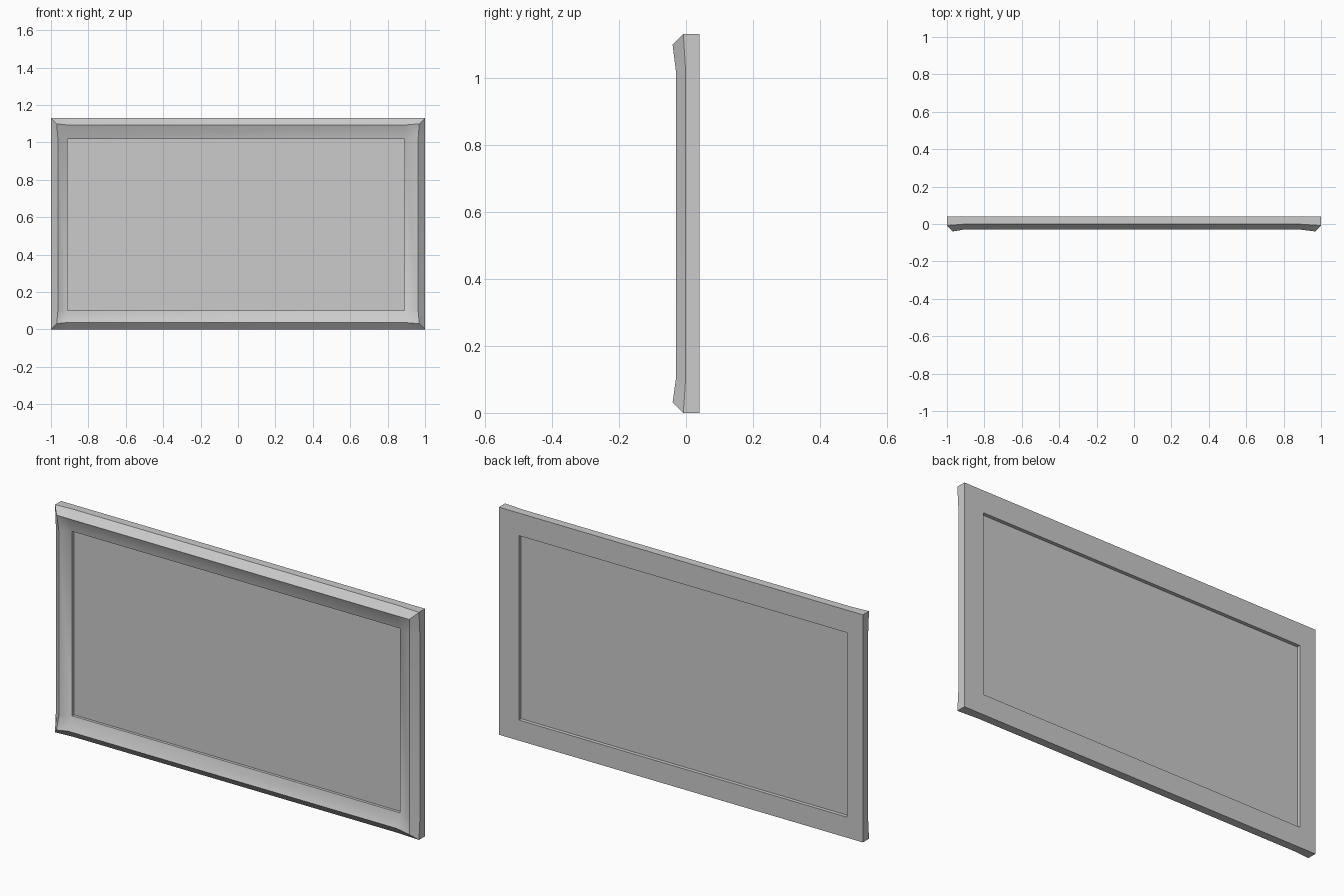
import bpy, bmesh

if "Cube" in bpy.data.objects:
    bpy.data.objects.remove(bpy.data.objects["Cube"])

W, H = 1.0, 1.13            # half width, full height
IX = (-0.912, 0.89)         # opening left / right
IZ = (0.102, 1.018)         # opening bottom / top
BACK = 0.04


def ring(bm, inset_c, y_c, inset_m, y_m):
    """Outer loop: each corner has a flared point between two side stations."""
    pts = []
    for k, (a, b) in enumerate([(0, 0), (1, 0), (1, 1), (0, 1)]):
        edge_x = lambda d: (W - d) if a else (-W + d)
        edge_z = lambda d: (H - d) if b else d
        vert = (edge_x(inset_m), y_m, IZ[b])
        horiz = (IX[a], y_m, edge_z(inset_m))
        corner = (edge_x(inset_c), y_c, edge_z(inset_c))
        pts += [horiz, corner, vert] if k % 2 else [vert, corner, horiz]
    return [bm.verts.new(p) for p in pts]


def opening(bm, y):
    """Opening loop: one vertex per corner, shared by its three stations."""
    out = []
    for a, b in [(0, 0), (1, 0), (1, 1), (0, 1)]:
        out += [bm.verts.new((IX[a], y, IZ[b]))] * 3
    return out


# Frame moulding with flared corners
bm = bmesh.new()
rings = [
    ring(bm, 0, BACK, 0, BACK),             # outer back edge
    ring(bm, 0, -0.008, 0, -0.001),         # outer front edge
    ring(bm, 0.031, -0.04, 0.037, -0.03),   # raised ridge
    opening(bm, 0.0),                       # inner front edge
    opening(bm, BACK),                      # inner back edge
]
for i in range(len(rings)):
    r, s = rings[i], rings[(i + 1) % len(rings)]
    for j in range(12):
        n = (j + 1) % 12
        quad = list(dict.fromkeys([r[j], r[n], s[n], s[j]]))
        if len(quad) > 2:
            bm.faces.new(quad)
bmesh.ops.recalc_face_normals(bm, faces=bm.faces)
mesh = bpy.data.meshes.new("frame")
bm.to_mesh(mesh)
bm.free()
frame = bpy.data.objects.new("frame", mesh)
bpy.context.collection.objects.link(frame)
bpy.context.view_layer.objects.active = frame
frame.select_set(True)
import math
bpy.ops.object.shade_smooth_by_angle(angle=math.radians(40))

# Flat picture panel inside the opening
bpy.ops.mesh.primitive_cube_add(
    size=1, location=(sum(IX) / 2, 0.018, sum(IZ) / 2))
panel = bpy.context.object
panel.name = "picture_panel"
panel.scale = (IX[1] - IX[0], 0.008, IZ[1] - IZ[0])
